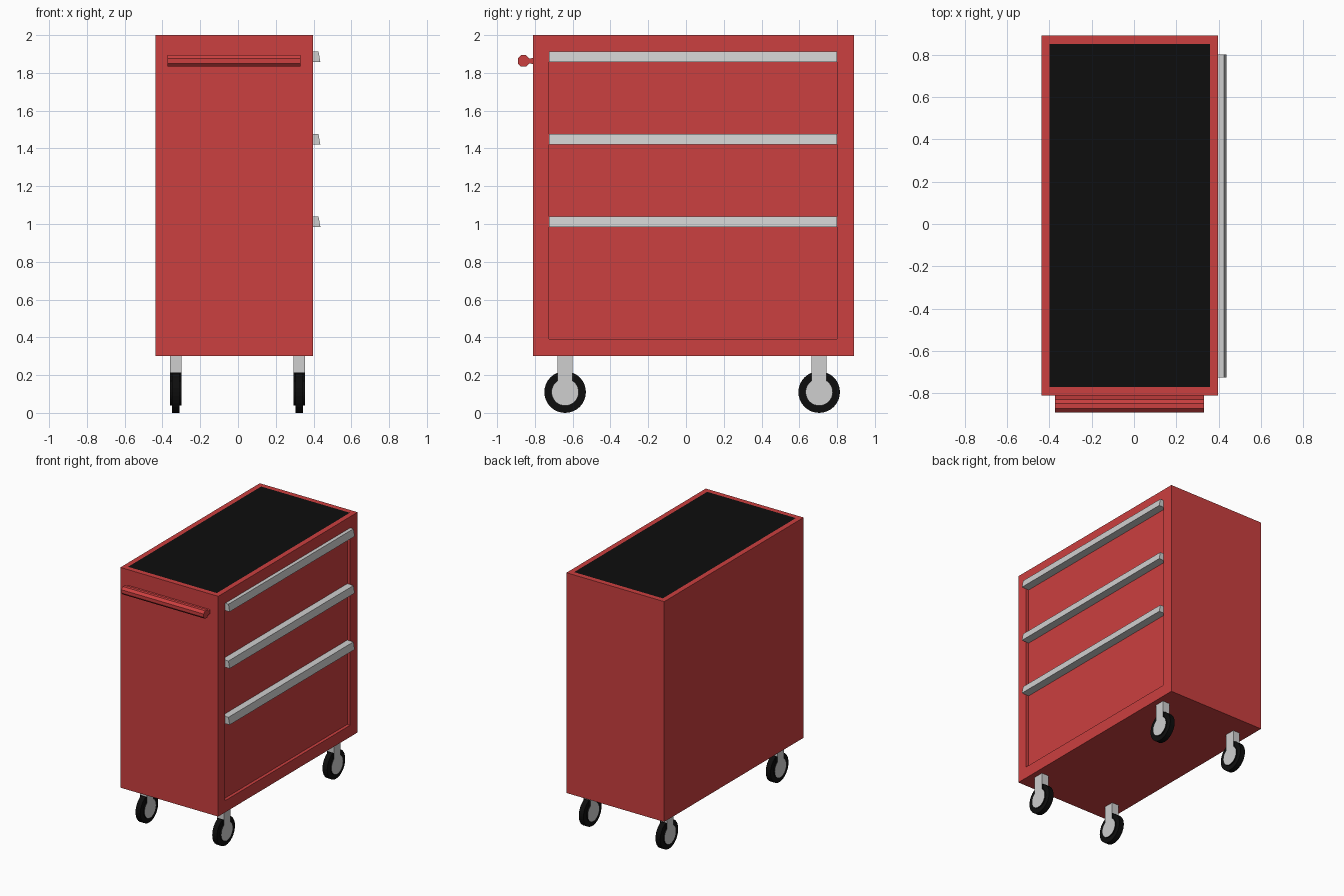
import bpy, bmesh, math
from mathutils import Vector

cube = bpy.data.objects.get("Cube")
if cube:
    bpy.data.objects.remove(cube, do_unlink=True)


def material(name, rgb):
    m = bpy.data.materials.new(name)
    m.use_nodes = True
    m.diffuse_color = (*rgb, 1)
    m.node_tree.nodes["Principled BSDF"].inputs["Base Color"].default_value = (*rgb, 1)
    return m


red = material("red_paint", (0.60, 0.05, 0.05))
black = material("black_rubber", (0.004, 0.004, 0.004))
grey = material("light_grey_metal", (0.62, 0.62, 0.62))


def finish(name, bm, mats):
    bmesh.ops.recalc_face_normals(bm, faces=bm.faces[:])
    me = bpy.data.meshes.new(name)
    bm.to_mesh(me)
    bm.free()
    for m in mats:
        me.materials.append(m)
    ob = bpy.data.objects.new(name, me)
    bpy.context.collection.objects.link(ob)
    return ob


def add_box(bm, lo, hi):
    lo, hi = Vector(lo), Vector(hi)
    verts = bmesh.ops.create_cube(bm, size=1)["verts"]
    for v in verts:
        v.co = (lo + hi) / 2 + v.co * (hi - lo)
    return list({f for v in verts for f in v.link_faces})


def extrude_profile(name, points, offset, mat):
    bm = bmesh.new()
    face = bm.faces.new([bm.verts.new(p) for p in points])
    new = bmesh.ops.extrude_face_region(bm, geom=[face])["geom"]
    bmesh.ops.translate(bm, vec=offset, verts=[g for g in new if isinstance(g, bmesh.types.BMVert)])
    bm.faces.new([bm.verts.new(p) for p in points])
    bmesh.ops.remove_doubles(bm, verts=bm.verts[:], dist=1e-5)
    return finish(name, bm, [mat])


# Cabinet: flush black top mat and a recessed drawer bay on the +x side
X0, X1, Y0, Y1, Z0, Z1 = -0.437, 0.398, -0.81, 0.89, 0.30, 2.0
BAY_Y0, BAY_Y1, BAY_Z0, BAY_Z1 = -0.725, 0.80, 0.39, 1.91
bm = bmesh.new()
add_box(bm, (X0, Y0, Z0), (X1, Y1, Z1))
bm.normal_update()
top = next(f for f in bm.faces if f.normal.z > 0.9)
side = next(f for f in bm.faces if f.normal.x > 0.9)
bmesh.ops.inset_region(bm, faces=[top], thickness=0.055)
top.material_index = 1
bmesh.ops.inset_region(bm, faces=[side], thickness=0.05)
for v in side.verts:
    v.co.y = BAY_Y0 if v.co.y < 0 else BAY_Y1
    v.co.z = BAY_Z0 if v.co.z < 1 else BAY_Z1
bay = bmesh.ops.extrude_discrete_faces(bm, faces=[side])["faces"][0]
bmesh.ops.translate(bm, vec=(-0.025, 0, 0), verts=bay.verts[:])
finish("cabinet", bm, [red, black])

# Drawer pulls: sloped full-width strips
for i, z in enumerate((1.858, 1.42, 0.985)):
    x = X1 - 0.025
    outline = [(x, z), (0.436, z), (0.426, z + 0.056), (x, z + 0.056)]
    extrude_profile(f"drawer_pull_{i + 1}", [(px, BAY_Y0, pz) for px, pz in outline],
                    (0, BAY_Y1 - BAY_Y0, 0), grey)

# Push handle: octagonal bar on a neck, one continuous profile
BAR_Y, BAR_Z, R = -0.86, 1.863, 0.033
outline = [(Y0, BAR_Z + 0.016)]
for k in range(8):
    a = math.radians(22.5 + 45 * k)
    outline.append((BAR_Y + R * math.cos(a), BAR_Z + R * math.sin(a)))
outline.append((Y0, BAR_Z - 0.016))
extrude_profile("push_handle", [(-0.373, y, z) for y, z in outline], (0.703, 0, 0), red)


# Casters: stepped wheel with grey discs, held by a square post
def caster(name, x, y):
    hub_z, radius, hub_r, half = 0.11, 0.11, 0.072, 0.03
    bm = bmesh.new()
    rings = []
    for px, r in ((-half, hub_r), (-0.02, hub_r), (-0.02, radius),
                  (0.02, radius), (0.02, hub_r), (half, hub_r)):
        rings.append([bm.verts.new((x + px, y + r * math.cos(a), hub_z + r * math.sin(a)))
                      for a in (math.tau * k / 32 for k in range(32))])
    for a, b in zip(rings, rings[1:]):
        for k in range(32):
            j = (k + 1) % 32
            bm.faces.new((a[k], a[j], b[j], b[k]))
    for ring in (rings[0], rings[-1]):
        bm.faces.new(ring).material_index = 1
    finish(name + "_wheel", bm, [black, grey])

    bm = bmesh.new()
    add_box(bm, (x - half, y - 0.04, 0.215), (x + half, y + 0.04, Z0))
    lower = add_box(bm, (x - half, y - 0.04, 0.165), (x + half, y + 0.04, 0.215))
    bm.normal_update()
    for f in lower:
        f.material_index = 1 if abs(f.normal.y) > 0.9 else 0
    finish(name + "_post", bm, [grey, black])


for end, y in (("front", -0.64), ("back", 0.705)):
    for hand, x in (("right", -0.33), ("left", 0.325)):
        caster(f"{end}_{hand}_caster", x, y)
